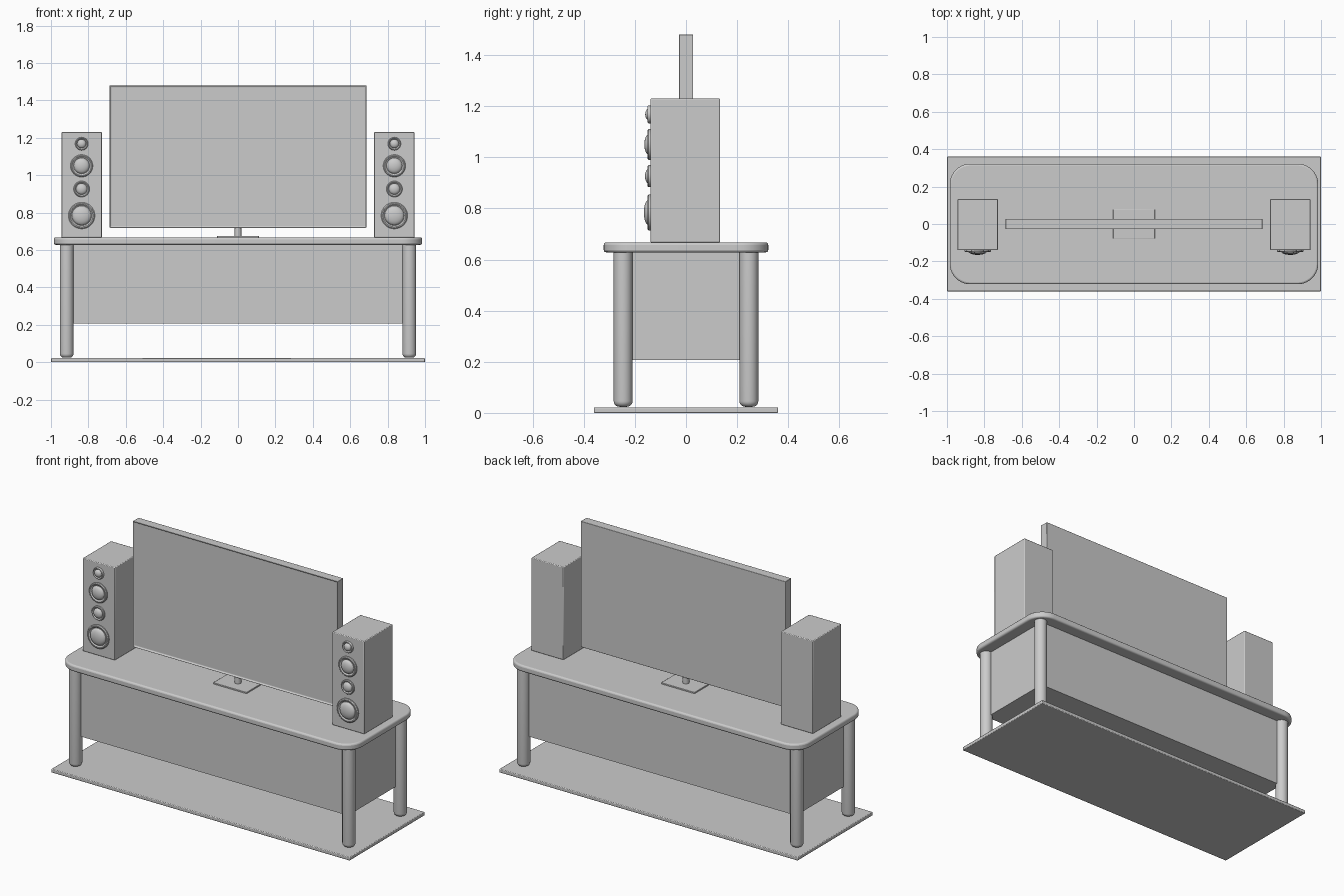
import bpy, bmesh, math
from mathutils import Matrix, Vector

cube = bpy.data.objects.get("Cube")
if cube:
    bpy.data.objects.remove(cube, do_unlink=True)

GREY = (0.6, 0.6, 0.6, 1)
grey = bpy.data.materials.new("plain grey")
grey.use_nodes = True
grey.diffuse_color = GREY
grey.node_tree.nodes["Principled BSDF"].inputs["Base Color"].default_value = GREY


def finish(name, bm, bevel=0, segments=2):
    """Turn a bmesh into a named object with soft edges."""
    bmesh.ops.recalc_face_normals(bm, faces=bm.faces)
    mesh = bpy.data.meshes.new(name)
    bm.to_mesh(mesh)
    bm.free()
    mesh.materials.append(grey)
    obj = bpy.data.objects.new(name, mesh)
    bpy.context.collection.objects.link(obj)
    if bevel:
        mod = obj.modifiers.new("soft edges", "BEVEL")
        mod.width, mod.segments = bevel, segments
        mod.limit_method = "ANGLE"
        mod.angle_limit = math.radians(40)
    bpy.ops.object.select_all(action="DESELECT")
    obj.select_set(True)
    bpy.context.view_layer.objects.active = obj
    bpy.ops.object.shade_smooth_by_angle(angle=math.radians(35))
    return obj


def box_mesh(low, high):
    low, high = Vector(low), Vector(high)
    bm = bmesh.new()
    place = Matrix.Translation((low + high) / 2) @ Matrix.Diagonal((*(high - low), 1))
    bmesh.ops.create_cube(bm, size=1, matrix=place)
    return bm


def box(name, low, high, bevel=0):
    return finish(name, box_mesh(low, high), bevel)


def lathe(name, profile, location, forward=False, steps=32):
    """Revolve (radius, height) points about z, or about -y when forward."""
    bm = bmesh.new()
    verts = [bm.verts.new((r, 0, h)) for r, h in profile]
    edges = [bm.edges.new(pair) for pair in zip(verts, verts[1:])]
    bmesh.ops.spin(bm, geom=verts + edges, axis=(0, 0, 1), cent=(0, 0, 0),
                   angle=math.tau, steps=steps)
    bmesh.ops.remove_doubles(bm, verts=bm.verts, dist=0.0002)
    turn = Matrix.Rotation(math.pi / 2 if forward else 0, 4, "X")
    bm.transform(Matrix.Translation(location) @ turn)
    return finish(name, bm)


# Floor board and cabinet body
box("floor_board", (-1, -0.36, 0), (1, 0.36, 0.022), 0.004)
box("cabinet_body", (-0.91, -0.247, 0.207), (0.91, 0.247, 0.64))

# Table top with rounded corners
bm = box_mesh((-0.985, -0.322, 0.628), (0.985, 0.322, 0.667))
upright = [e for e in bm.edges if abs(e.verts[0].co.z - e.verts[1].co.z) > 0.01]
bmesh.ops.bevel(bm, geom=upright, offset=0.11, segments=10, profile=0.5, affect="EDGES")
finish("table_top", bm, 0.01, 3)

# Round legs with softened feet
R, FOOT, ROUND = 0.037, 0.024, 0.022
leg = [(0, FOOT)]
for i in range(6):
    a = i / 5 * math.pi / 2
    leg.append((R - ROUND + ROUND * math.sin(a), FOOT + ROUND - ROUND * math.cos(a)))
leg += [(R, 0.64), (0, 0.64)]
for end, y in (("front", -0.246), ("back", 0.246)):
    for side, x in (("left", 0.916), ("right", -0.916)):
        lathe(f"{end}_{side}_leg", leg, (x, y, 0))

# Speakers: height, flange radius and dome radius of each driver
drivers = {
    "tweeter": (1.168, 0.035, 0.023),
    "upper_woofer": (1.05, 0.06, 0.041),
    "middle_driver": (0.926, 0.043, 0.029),
    "lower_woofer": (0.784, 0.071, 0.051),
}
for side, x in (("left", 0.836), ("right", -0.836)):
    box(f"{side}_speaker_case", (x - 0.108, -0.139, 0.667),
        (x + 0.108, 0.133, 1.23), 0.004)
    for part, (z, r, dome) in drivers.items():
        profile = [(r, -0.002), (r, 0.007), (r * 0.93, 0.011), (r * 0.85, 0.011),
                   (dome * 1.04, 0.005)]
        for i in range(7):
            a = i / 6 * math.pi / 2
            profile.append((dome * math.cos(a), 0.006 + (0.01 + dome * 0.2) * math.sin(a)))
        lathe(f"{side}_{part}", profile, (x, -0.139, z), forward=True)

# Television: thin bezel around a recessed screen
bm = box_mesh((-0.686, -0.028, 0.718), (0.686, 0.028, 1.48))
bm.normal_update()
front = [f for f in bm.faces if f.normal.y < -0.9]
bmesh.ops.inset_region(bm, faces=front, thickness=0.012)
bmesh.ops.translate(bm, verts=front[0].verts, vec=(0, 0.008, 0))
finish("television", bm, 0.002)

# Television stand
box("stand_base", (-0.112, -0.078, 0.665), (0.112, 0.078, 0.675), 0.002)
lathe("stand_neck", [(0, 0.67), (0.018, 0.67), (0.018, 0.725), (0, 0.725)], (0, 0, 0))
